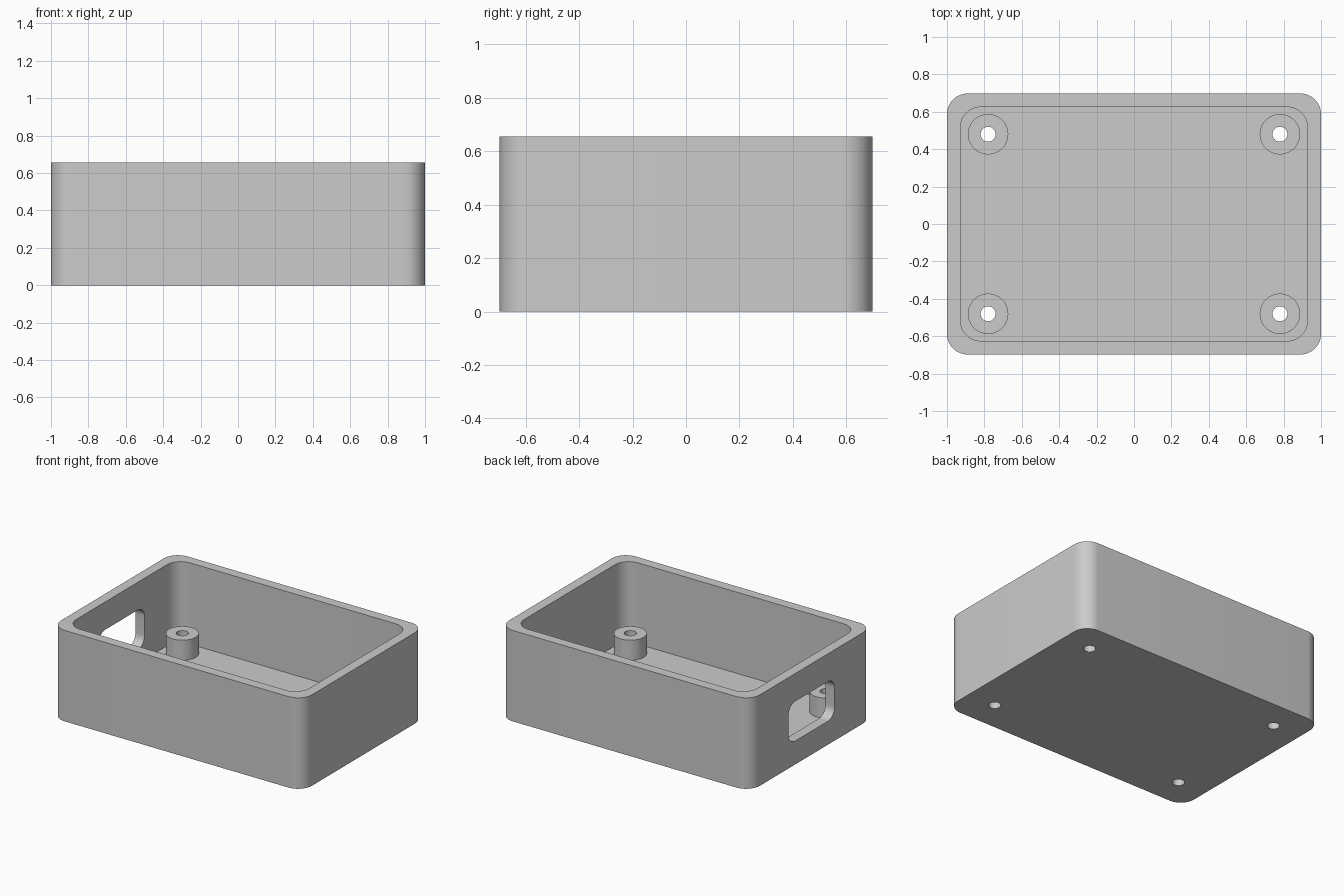
import bpy, bmesh
from math import cos, sin, pi, radians

if "Cube" in bpy.data.objects:
    bpy.data.objects.remove(bpy.data.objects["Cube"], do_unlink=True)

WIDTH, DEPTH, HEIGHT = 2.0, 1.395, 0.655
WALL, FLOOR, CORNER = 0.072, 0.07, 0.11
BOSS_X, BOSS_Y, BOSS_TOP = 0.78, 0.48, 0.215

grey = bpy.data.materials.new("plain_grey")
grey.use_nodes = True
colour = (0.6, 0.6, 0.6, 1)
grey.diffuse_color = colour
grey.node_tree.nodes["Principled BSDF"].inputs["Base Color"].default_value = colour


def rounded_rect(w, h, r, steps=12):
    """Outline of a rounded rectangle centred on the origin."""
    pts = []
    for i, (sx, sy) in enumerate([(1, 1), (-1, 1), (-1, -1), (1, -1)]):
        for k in range(steps + 1):
            a = (i + k / steps) * pi / 2
            pts.append((sx * (w / 2 - r) + r * cos(a), sy * (h / 2 - r) + r * sin(a)))
    return pts


def circle(x, y, r, steps=48):
    return [(x + r * cos(2 * pi * k / steps), y + r * sin(2 * pi * k / steps))
            for k in range(steps)]


def prism(name, outline, place, start, end):
    """Extrude an outline; place maps (u, v, along) to x, y, z."""
    bm = bmesh.new()
    low = [bm.verts.new(place(u, v, start)) for u, v in outline]
    high = [bm.verts.new(place(u, v, end)) for u, v in outline]
    bm.faces.new(low)
    bm.faces.new(high)
    for i in range(len(low)):
        j = (i + 1) % len(low)
        bm.faces.new((low[i], low[j], high[j], high[i]))
    bmesh.ops.recalc_face_normals(bm, faces=bm.faces)
    mesh = bpy.data.meshes.new(name)
    bm.to_mesh(mesh)
    bm.free()
    mesh.materials.append(grey)
    obj = bpy.data.objects.new(name, mesh)
    bpy.context.collection.objects.link(obj)
    return obj


def upright(u, v, t):
    return (u, v, t)


def boolean(target, tool, operation):
    """Apply a boolean and discard the tool."""
    bpy.context.view_layer.objects.active = target
    mod = target.modifiers.new("boolean", "BOOLEAN")
    mod.operation, mod.solver, mod.object = operation, "EXACT", tool
    bpy.ops.object.modifier_apply(modifier=mod.name)
    bpy.data.objects.remove(tool, do_unlink=True)


# Open tray with rounded corners
case = prism("enclosure_base", rounded_rect(WIDTH, DEPTH, CORNER), upright, 0, HEIGHT)
inner = rounded_rect(WIDTH - 2 * WALL, DEPTH - 2 * WALL, CORNER)
boolean(case, prism("cavity_cutter", inner, upright, FLOOR, HEIGHT + 0.1), "DIFFERENCE")

# Rounded cable window in the -x end wall
window = rounded_rect(0.524, 0.285, 0.075)
boolean(case, prism("window_cutter", window,
                    lambda u, v, t: (t, u, v + 0.312), -1.1, -0.85), "DIFFERENCE")

# Four screw bosses, drilled through the floor
for sx in (-1, 1):
    for sy in (-1, 1):
        x, y = sx * BOSS_X, sy * BOSS_Y
        boolean(case, prism("screw_boss", circle(x, y, 0.108), upright,
                            FLOOR / 2, BOSS_TOP), "UNION")
        boolean(case, prism("hole_cutter", circle(x, y, 0.04), upright,
                            -0.1, BOSS_TOP + 0.1), "DIFFERENCE")

bpy.ops.object.select_all(action="DESELECT")
case.select_set(True)
bpy.context.view_layer.objects.active = case
bpy.ops.object.shade_smooth_by_angle(angle=radians(30))
